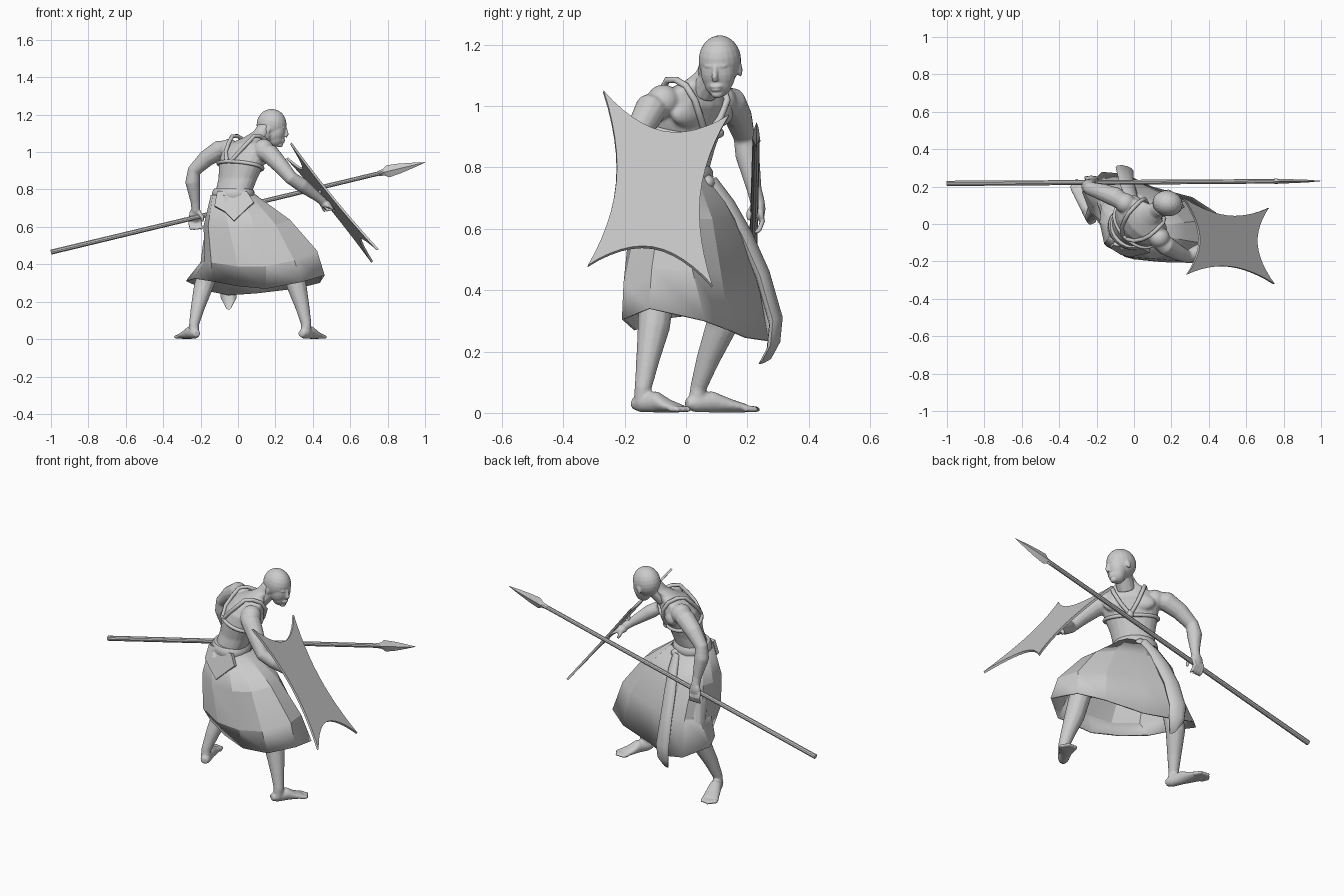
import bpy, bmesh, math
from mathutils import Vector as V, Matrix

if "Cube" in bpy.data.objects:
    bpy.data.objects.remove(bpy.data.objects["Cube"])

R, F = V((.707, -.707, 0)), V((.707, .707, 0))   # torso right / forward


def make(bm, name, angle=35, remesh=0, thick=0):
    bmesh.ops.recalc_face_normals(bm, faces=bm.faces[:])
    me = bpy.data.meshes.new(name)
    bm.to_mesh(me)
    bm.free()
    ob = bpy.data.objects.new(name, me)
    bpy.context.collection.objects.link(ob)
    bpy.ops.object.select_all(action='DESELECT')
    bpy.context.view_layer.objects.active = ob
    ob.select_set(True)
    if remesh:
        m = ob.modifiers.new("fuse", 'REMESH')
        m.mode, m.voxel_size, m.use_smooth_shade = 'VOXEL', remesh, True
        s = ob.modifiers.new("soften", 'SMOOTH')
        s.factor, s.iterations = .5, 4
    elif angle:
        bpy.ops.object.shade_smooth_by_angle(angle=math.radians(angle))
    if thick:
        m = ob.modifiers.new("thickness", 'SOLIDIFY')
        m.thickness, m.offset = thick, 0
    return ob


def loft(bm, rings, closed=False, caps=True):
    vs = [[bm.verts.new(p) for p in r] for r in rings]
    n = len(vs[0])
    for a, b in zip(vs, vs[1:] + vs[:1] if closed else vs[1:]):
        for i in range(n):
            bm.faces.new((a[i], a[(i + 1) % n], b[(i + 1) % n], b[i]))
    if caps and not closed:
        bm.faces.new(vs[0])
        bm.faces.new(vs[-1])


def ring(c, ax, ay, n=16):
    return [V(c) + ax * math.cos(t) + ay * math.sin(t)
            for t in (2 * math.pi * i / n for i in range(n))]


def limb(bm, pts, n=12, closed=False):
    """Tapered tube through (x, y, z, radius) points."""
    P = [V(p[:3]) for p in pts]
    rings, prev = [], None
    for i, p in enumerate(P):
        a = P[i - 1] if i or closed else p
        b = P[(i + 1) % len(P)] if i < len(P) - 1 or closed else p
        d = (b - a).normalized()
        side = prev or (V((1, 0, 0)) if abs(d.x) < .8 else V((0, 1, 0)))
        side = (side - d * side.dot(d)).normalized()
        prev = side
        rings.append(ring(p, side * pts[i][3], d.cross(side) * pts[i][3], n))
    loft(bm, rings, closed)


def ball(bm, c, size, rot=Matrix.Identity(4)):
    m = Matrix.Translation(c) @ rot @ Matrix.Diagonal((*size, 1))
    bmesh.ops.create_uvsphere(bm, u_segments=20, v_segments=12, radius=1, matrix=m)


# torso sections: centre x, y, z, half width, half depth
TORSO = [(-.03, -.02, .68, .11, .09), (-.025, -.025, .78, .108, .086),
         (0, -.01, .86, .118, .088), (.02, 0, .94, .142, .1), (.04, .015, 1., .15, .1),
         (.055, .025, 1.045, .125, .078), (.09, .05, 1.08, .06, .052),
         (.125, .075, 1.11, .042, .043), (.15, .09, 1.15, .04, .04)]
TURN = Matrix((R, F, V((0, 0, 1)))).transposed().to_4x4()


def section(z):
    for a, b in zip(TORSO, TORSO[1:]):
        if a[2] <= z <= b[2]:
            t = (z - a[2]) / (b[2] - a[2])
            return [p + (q - p) * t for p, q in zip(a, b)]


def on_torso(r, f, z):
    s = section(min(z, 1.045))
    return V((s[0], s[1], z)) + R * r + F * f


# body: torso, arms and legs fused into one skin
bm = bmesh.new()
loft(bm, [ring(t[:3], R * t[3], F * t[4], 20) for t in TORSO])
for s in (-1, 1):
    ball(bm, on_torso(s * .066, .062, .975), (.07, .034, .045), TURN)    # chest
    ball(bm, on_torso(s * .13, 0, 1.015), (.055, .055, .055))            # shoulder
limb(bm, [(-.05, .11, 1.02, .045), (-.1, .145, 1.01, .053), (-.17, .17, .965, .046),
          (-.235, .19, .9, .036), (-.243, .2, .84, .04), (-.228, .222, .73, .025),
          (-.225, .235, .68, .024)])
limb(bm, [(.12, -.08, 1.01, .045), (.17, -.115, .99, .053), (.23, -.15, .925, .044),
          (.285, -.175, .86, .036), (.34, -.15, .825, .039), (.43, -.095, .755, .024),
          (.455, -.075, .735, .024)])
limb(bm, [(-.07, .02, .66, .08), (-.12, .09, .5, .07), (-.15, .13, .38, .055),
          (-.185, .115, .28, .052), (-.215, .07, .17, .038), (-.235, .04, .08, .027),
          (-.235, .035, .03, .028)])
limb(bm, [(.02, -.06, .66, .085), (.16, -.08, .55, .08), (.28, -.09, .44, .06),
          (.315, -.105, .28, .053), (.345, -.125, .17, .038), (.365, -.14, .08, .028),
          (.362, -.142, .03, .028)])
# feet with toes
for heel, toe in ((V((.35, -.155, 0)), V((.445, .005, 0))), (V((-.228, .02, 0)), V((-.305, .23, 0)))):
    d = (toe - heel).normalized()
    side = V((-d.y, d.x, 0))
    L = (toe - heel).length
    secs = [(-.02, .02, .018, .03), (.01, .029, .03, .032), (.07, .034, .035, .036),
            (L * .6, .042, .022, .023), (L * .82, .046, .014, .015)]
    loft(bm, [ring(heel + d * a + V((0, 0, z)), side * w, V((0, 0, h))) for a, w, h, z in secs])
    for k in range(5):
        o = heel + side * (k - 2) * .018
        tip = L - .01 * abs(k - 2)
        limb(bm, [(*(o + d * a).xy, z, r) for a, z, r in
                  ((L * .75, .014, .011), (tip, .012, .011), (tip + .012, .01, .006))], 8)
# hands: palm, fingers and thumbs
ball(bm, (-.228, .24, .665), (.034, .019, .038))
ball(bm, (.47, -.065, .72), (.034, .034, .022))
for k in range(4):
    x = -.255 + k * .019
    limb(bm, [(x, .242, .655, .01), (x - .004, .25, .625, .009),
              (x + .002, .238, .595, .009), (x + .004, .222, .585, .006)], 8)
    y = -.098 + k * .02
    limb(bm, [(.475, y, .715, .01), (.505, y + .01, .7, .009), (.52, y + .012, .675, .006)], 8)
limb(bm, [(-.21, .225, .68, .012), (-.19, .205, .65, .011), (-.188, .205, .625, .007)], 8)
limb(bm, [(.455, -.05, .725, .012), (.455, -.03, .7, .011), (.465, -.025, .68, .007)], 8)
make(bm, "body", remesh=.006)

# head, turned toward the shield and tilted down
bm = bmesh.new()
hf = V((.95, -.2, -.2)).normalized()
hs = V((0, 0, 1)).cross(hf).normalized()
hu = hf.cross(hs)
rot = Matrix((hf, hs, hu)).transposed().to_4x4()
O = V((.181, .11, 1.142))


def hp(f, s, u):
    return O + hf * f + hs * s + hu * u


ball(bm, hp(-.003, 0, .006), (.081, .069, .082), rot)                # skull
ball(bm, hp(.03, 0, -.028), (.052, .057, .07), rot)                  # face
ball(bm, hp(.036, 0, -.058), (.044, .046, .05), rot)                 # jaw
ball(bm, hp(.062, 0, -.092), (.018, .02, .014), rot)                 # chin
ball(bm, hp(.066, 0, .002), (.014, .038, .008), rot)                 # brow
ball(bm, hp(.077, 0, -.064), (.01, .021, .006), rot)                 # lips
ball(bm, hp(.076, 0, -.075), (.01, .018, .006), rot)
limb(bm, [(*hp(.076, 0, .002), .008), (*hp(.09, 0, -.03), .01), (*hp(.083, 0, -.043), .011)])
for s in (-1, 1):
    ball(bm, hp(-.004, s * .066, -.025), (.015, .007, .023), rot)    # ears
limb(bm, [(.1, .055, 1.05, .05), (.135, .08, 1.09, .045), (.165, .1, 1.13, .045)])
make(bm, "head", remesh=.004)

# skirt: waist ellipse draped over the bent legs, tucked under behind
MID = [(.42, -.11, .47), (.395, .02, .46), (.28, .11, .46), (.1, .18, .46), (-.05, .225, .46),
       (-.135, .205, .45), (-.18, .13, .43), (-.175, .02, .41), (-.14, -.12, .41),
       (0, -.185, .39), (.15, -.2, .39), (.3, -.2, .42)]
HEM = [(.46, -.12, .34), (.435, .06, .3), (.31, .14, .27), (.1, .195, .245), (-.05, .265, .235),
       (-.17, .275, .26), (-.275, .17, .31), (-.235, .07, .325), (-.14, -.05, .31),
       (0, -.115, .285), (.15, -.165, .27), (.34, -.205, .305)]
C = V((-.025, -.025, .77))
waist, upper = [], []
for p in MID:
    p = V(p)
    a = math.atan2(p.y + .02, p.x - .08)
    out = V((math.cos(a), math.sin(a), 0))
    waist.append(C + V((.118 * out.x, .105 * out.y, 0)))
    upper.append(waist[-1].lerp(p, .5) + out * .022 + V((0, 0, .015)))
bm = bmesh.new()
loft(bm, [waist, upper, MID, HEM], caps=False)
make(bm, "skirt", angle=18, thick=.008)

# belt, knot, hanging sash and rear pouch flap
bm = bmesh.new()
loft(bm, [ring(C + V((0, 0, z)), R * (.108 + e), F * (.092 + e), 24) for z, e in
          ((-.02, .008), (0, .014), (.02, .012), (.035, .002))])
make(bm, "belt")
bm = bmesh.new()
ball(bm, (.01, .07, .75), (.035, .025, .026))
make(bm, "sash_knot", 60)
bm = bmesh.new()
sash = [(.005, .078, .755, .025), (-.01, .135, .68, .035), (-.03, .192, .58, .042),
        (-.045, .25, .45, .043), (-.05, .293, .3, .048), (-.05, .285, .22, .042), (-.05, .258, .17, .015)]
loft(bm, [ring(p[:3], V((p[3], -.01, 0)), V((0, .02, .012)), 10) for p in sash])
make(bm, "sash", 50)
bm = bmesh.new()
bm.faces.new([bm.verts.new(p) for p in ((-.11, -.105, .79), (.05, -.125, .785), (.085, -.145, .73),
                                        (-.02, -.168, .63), (-.07, -.155, .68), (-.125, -.12, .71))])
make(bm, "rear_flap", 0, thick=.02)

# harness: tilted chest band, two shoulder straps, medallion
bm = bmesh.new()
band = []
for i in range(28):
    t = 2 * math.pi * i / 28
    s = section(.925 - .025 * math.sin(t))
    band.append((*(V(s[:3]) + R * (s[3] + .003) * math.cos(t) + F * (s[4] + .003) * math.sin(t)), .01))
limb(bm, band, 8, True)
make(bm, "chest_band", 60)
STRAP = [(0, .1, .9), (.045, .106, .96), (.075, .088, 1.02), (.085, .05, 1.065), (.085, .005, 1.085),
         (.082, -.04, 1.085), (.07, -.08, 1.045), (.05, -.1, 1.), (.015, -.102, .95)]
for s, side in ((-1, "left"), (1, "right")):
    bm = bmesh.new()
    limb(bm, [(*on_torso(s * r, f, z), .011) for r, f, z in STRAP], 8)
    make(bm, side + "_shoulder_strap", 60)
bm = bmesh.new()
ball(bm, on_torso(0, .098, .905), (.02, .02, .023))
make(bm, "medallion", 60)

# spear: straight shaft, leaf-shaped blade with a central ridge
A, B = V((-1, .217, .465)), V((1, .23, .945))
d = (B - A).normalized()
up = d.cross(V((0, -1, 0))).normalized()
thin = d.cross(up)
bm = bmesh.new()
limb(bm, [(*A, .014), (*A.lerp(B, .89), .012)], 10)
make(bm, "spear_shaft")
bm = bmesh.new()
blade = [(.875, .014, .014), (.89, .018, .013), (.9, .033, .012), (.93, .027, .01),
         (.965, .015, .007), (1, .001, .001)]
loft(bm, [ring(A.lerp(B, t), up * w, thin * h, 4) for t, w, h in blade])
make(bm, "spear_blade", 20)

# shield: flat four-pointed hide with concave edges
c = [V((.28, -.27, 1.045)), V((.265, .14, .97)), V((.715, .085, .41)), V((.75, -.32, .48))]
mid = sum(c, V()) / 4
nrm = (c[2] - c[0]).cross(c[3] - c[1]).normalized()
bm = bmesh.new()
outline = []
for i in range(4):
    a, b = c[i], c[(i + 1) % 4]
    inward = (mid - (a + b) / 2) * .33
    outline += [a.lerp(b, t / 12) + inward * math.sin(math.pi * t / 12) ** .9 for t in range(12)]
bm.faces.new([bm.verts.new(p - nrm * (p - mid).dot(nrm)) for p in outline])
make(bm, "shield", 0, thick=.012)
bm = bmesh.new()
limb(bm, [(.44, -.09, .795, .009), (.43, -.09, .76, .009), (.48, -.08, .69, .009), (.51, -.09, .7, .009)], 8)
make(bm, "shield_grip", 60)
